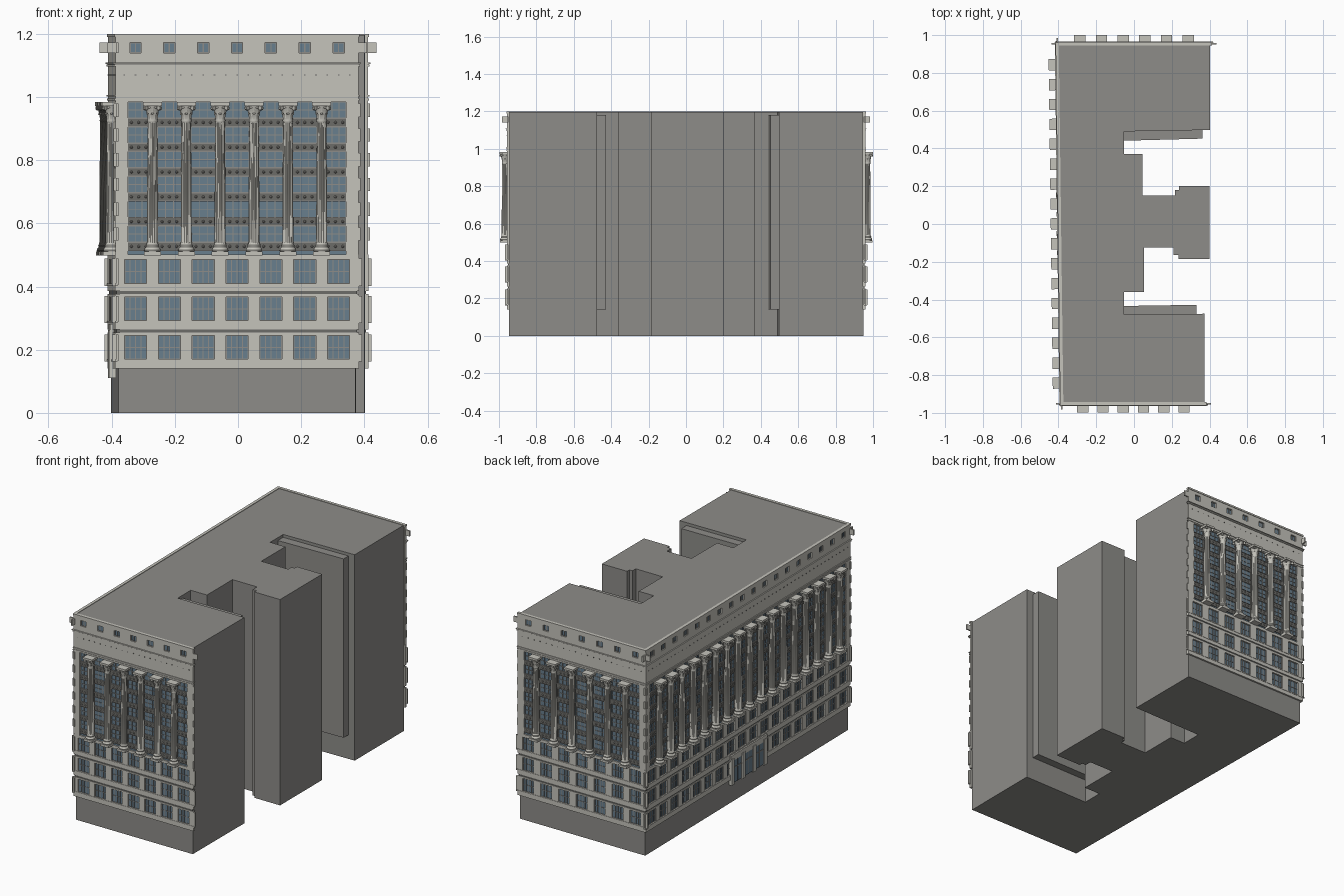
import bpy, bmesh, math
from mathutils import Matrix, Vector

if "Cube" in bpy.data.objects:
    bpy.data.objects.remove(bpy.data.objects["Cube"])


def material(name, rgb):
    m = bpy.data.materials.new(name)
    m.diffuse_color = (*rgb, 1)
    m.use_nodes = True
    m.node_tree.nodes["Principled BSDF"].inputs["Base Color"].default_value = m.diffuse_color
    return m


STONE = material("pale_stone", (0.56, 0.55, 0.5))
SHADE = material("grey_masonry", (0.27, 0.265, 0.25))
DARK = material("dark_metal", (0.15, 0.15, 0.14))
GLASS = material("blue_glass", (0.14, 0.21, 0.27))


def finish(bm, name, mat, matrix=Matrix(), smooth=False):
    bmesh.ops.recalc_face_normals(bm, faces=bm.faces)
    me = bpy.data.meshes.new(name)
    bm.to_mesh(me)
    bm.free()
    me.materials.append(mat)
    ob = bpy.data.objects.new(name, me)
    bpy.context.collection.objects.link(ob)
    ob.matrix_world = matrix
    if smooth:
        bpy.context.view_layer.objects.active = ob
        ob.select_set(True)
        bpy.ops.object.shade_smooth_by_angle(angle=math.radians(35))
        ob.select_set(False)
    return ob


def box(bm, x0, x1, y0, y1, z0, z1):
    m = Matrix.Translation(((x0 + x1) / 2, (y0 + y1) / 2, (z0 + z1) / 2))
    m = m @ Matrix.Diagonal((abs(x1 - x0), abs(y1 - y0), abs(z1 - z0), 1))
    bmesh.ops.create_cube(bm, size=1, matrix=m)


def prism(name, pts, z0, z1, mat):
    bm = bmesh.new()
    f = bm.faces.new([bm.verts.new((x, y, z0)) for x, y in pts])
    up = bmesh.ops.extrude_face_region(bm, geom=[f])["geom"]
    bmesh.ops.translate(bm, vec=(0, 0, z1 - z0), verts=[v for v in up if isinstance(v, bmesh.types.BMVert)])
    return finish(bm, name, mat)


# Main block: E-shaped plan with two light courts
A, B, C, D = (-0.378, -0.947), (0.372, -0.947), (0.402, 0.949), (-0.402, 0.949)
plan = [A, B, (0.374, -0.475), (-0.052, -0.48), (-0.052, -0.36), (0.052, -0.36), (0.052, -0.125),
        (0.21, -0.125), (0.21, -0.165), (0.235, -0.165), (0.235, -0.185), (0.4, -0.185), (0.4, 0.202),
        (0.238, 0.202), (0.238, 0.18), (0.218, 0.18), (0.218, 0.15), (0.045, 0.15), (0.045, 0.37),
        (-0.052, 0.37), (-0.052, 0.49), (0.402, 0.498), C, D]
prism("main_block", plan, 0, 1.197, SHADE)
# Slightly lower strips overhanging the courts
prism("court_strip_front", [(-0.052, -0.485), (0.33, -0.485), (0.33, -0.428), (-0.052, -0.434)], 0.14, 1.18, SHADE)
prism("court_strip_back", [(-0.052, 0.441), (0.363, 0.452), (0.363, 0.505), (-0.052, 0.495)], 0.14, 1.18, SHADE)


# Fluted giant-order column, shared mesh
def column_mesh():
    bm = bmesh.new()
    n = 48
    profile = [(0.024, 0.510, 0), (0.026, 0.515, 0), (0.024, 0.521, 0), (0.020, 0.525, 0), (0.021, 0.531, 0),
               (0.0185, 0.534, 0), (0.0175, 0.54, 1), (0.0172, 0.70, 1), (0.0148, 0.918, 1), (0.0155, 0.922, 0),
               (0.0165, 0.926, 0), (0.0155, 0.93, 0), (0.017, 0.95, 0), (0.025, 0.972, 0)]
    rings = []
    for r, z, fluted in profile:
        ring = []
        for i in range(n):
            a = 2 * math.pi * i / n
            k = r * (0.88 if fluted and i % 3 == 0 else 1)
            ring.append(bm.verts.new((k * math.cos(a), k * math.sin(a), z)))
        rings.append(ring)
    for lo, hi in zip(rings, rings[1:]):
        for i in range(n):
            bm.faces.new((lo[i], lo[(i + 1) % n], hi[(i + 1) % n], hi[i]))
    box(bm, -0.027, 0.027, -0.027, 0.027, 0.498, 0.511)
    box(bm, -0.030, 0.030, -0.030, 0.030, 0.972, 0.984)
    # two tiers of curling leaves
    for tier in range(2):
        for k in range(8):
            rot = Matrix.Rotation(math.tau * (k + tier / 2) / 8, 3, 'Z')
            rows = []
            for r, z, w in [(0.016, 0, 0.005), (0.0185, 0.014, 0.006), (0.023, 0.02, 0.0045), (0.025, 0.016, 0.002)]:
                rows.append([bm.verts.new(rot @ Vector((r + 0.002 * tier, s * w, 0.929 + 0.019 * tier + z)))
                             for s in (-1, 1)])
            for p, q in zip(rows, rows[1:]):
                bm.faces.new((p[0], p[1], q[1], q[0]))
    # corner volutes
    for k in range(4):
        m = Matrix.Rotation(math.pi / 4 + k * math.pi / 2, 4, 'Z') @ Matrix.Translation((0.031, 0, 0.965))
        m = m @ Matrix.Rotation(math.pi / 2, 4, 'X')
        bmesh.ops.create_cone(bm, cap_ends=True, segments=10, radius1=0.007, radius2=0.007, depth=0.009, matrix=m)
    ob = finish(bm, "column", STONE, smooth=True)
    me = ob.data
    bpy.data.objects.remove(ob)
    return me


COLUMN = column_mesh()


# One decorated street front; local -y faces outward
def facade(name, p0, p1, n, entrance=False):
    p0, p1 = Vector(p0), Vector(p1)
    d = p1 - p0
    L, mid = d.length, (p0 + p1) / 2
    M = Matrix.Translation((*mid, 0)) @ Matrix.Rotation(math.atan2(d.y, d.x), 4, 'Z')
    pitch, h = L / n, L / 2
    bays = [-h + pitch * (i + 0.5) for i in range(n)]
    piers = [-h + pitch * i for i in range(1, n)]
    wall, glass, bars, dark = (bmesh.new() for _ in range(4))

    def row(z0, z1, o0, o1, hw, front, over):
        # wall strip pierced by one opening per bay
        box(wall, -h - over, h + over, front, 0.004, z0, o0)
        box(wall, -h - over, h + over, front, 0.004, o1, z1)
        edges = [-h - over] + [e for b in bays for e in (b - hw, b + hw)] + [h + over]
        for a, b in zip(edges[::2], edges[1::2]):
            box(wall, a, b, front, 0.004, o0, o1)

    def window(b, hw, z0, z1, cols, rows, t=0.0015):
        for i in range(cols + 1):
            x = b - hw + 2 * hw * i / cols
            box(bars, x - t, x + t, -0.005, 0, z0, z1)
        for i in range(rows + 1):
            z = z0 + (z1 - z0) * i / rows
            box(bars, b - hw, b + hw, -0.0045, 0, z - t, z + t)

    # three lower storeys with shadow joints
    for z0, o0, o1, z1 in [(0.14, 0.17, 0.245, 0.254), (0.264, 0.292, 0.367, 0.376), (0.386, 0.41, 0.485, 0.502)]:
        row(z0, z1, o0, o1, 0.035, -0.010, 0.011)
        box(wall, -h - 0.02, h + 0.02, -0.012, -0.004, o0 - 0.008, o0 - 0.001)
        for s in (-1, 1):
            box(wall, s * (h - 0.01), s * (h + 0.021), -0.009, -0.001, o0 - 0.005, o1 + 0.003)
        for b in bays:
            box(glass, b - 0.036, b + 0.036, -0.002, 0, o0, o1)
            window(b, 0.034, o0, o1, 4, 2)
    box(dark, -h - 0.004, h + 0.004, -0.006, 0, 0.25, 0.39)
    # clear the joint backing where it would hide glazing
    bmesh.ops.delete(dark, geom=dark.verts[:], context='VERTS')
    for z in (0.254, 0.376):
        box(dark, -h - 0.004, h + 0.004, -0.006, 0, z, z + 0.010)

    # colonnade wall: glazing, piers and rosette spandrels
    box(glass, -h + 0.02, h - 0.02, -0.002, 0, 0.5, 0.985)
    for s in (-1, 1):
        box(wall, s * (h - 0.03), s * (h + 0.009), -0.010, 0.004, 0.5, 0.99)
    for x in piers:
        box(dark, x - 0.014, x + 0.014, -0.007, 0, 0.5, 0.985)
    for k in range(6):
        z = 0.527 + 0.0785 * k
        box(dark, -h + 0.03, h - 0.03, -0.006, 0, z - 0.013, z + 0.013)
        box(bars, -h + 0.03, h - 0.03, -0.008, 0, z + 0.011, z + 0.014)
        box(bars, -h + 0.03, h - 0.03, -0.008, 0, z - 0.014, z - 0.011)
        for s in (-1, 1):
            box(wall, s * h, s * (h + 0.016), -0.009, -0.001, z + 0.018, z + 0.06)
        for i, b in enumerate(bays):
            sh = 0.01 if i == 0 else -0.01 if i == n - 1 else 0
            hw = 0.033 if sh else 0.038
            window(b + sh, hw, z + 0.014, min(z + 0.0645, 0.985), 3, 2, 0.0013)
            for j in (-1, 0, 1):
                m = Matrix.Translation((b + sh + j * 0.023, -0.0065, z)) @ Matrix.Rotation(math.pi / 2, 4, 'X')
                bmesh.ops.create_cone(bars, cap_ends=True, segments=8, radius1=0.006, radius2=0.002,
                                      depth=0.004, matrix=m)

    # entablature with mouldings and small frieze bosses
    box(wall, -h - 0.009, h + 0.009, -0.010, 0.004, 0.984, 1.105)
    for z, t, o in [(0.992, 0.003, 0.013), (1.004, 0.002, 0.014), (1.100, 0.003, 0.014), (1.107, 0.002, 0.017)]:
        box(wall, -h - o, h + o, -o, 0, z - t, z + t)
    for i in range(3 * n):
        x = -h + pitch * (i + 0.5) / 3
        box(dark, x - 0.0025, x + 0.0025, -0.012, -0.008, 1.068, 1.072)
    box(dark, -h - 0.011, h + 0.011, -0.011, -0.002, 1.1025, 1.1045)

    # attic with small windows and coping
    row(1.105, 1.195, 1.14, 1.172, 0.018, -0.010, 0.009)
    box(wall, -h - 0.012, h + 0.012, -0.013, 0.004, 1.190, 1.2)
    for s in (-1, 1):
        box(wall, s * h, s * (h + 0.036), -0.009, -0.001, 1.14, 1.172)
    for b in bays:
        box(glass, b - 0.018, b + 0.018, -0.002, 0, 1.14, 1.172)
        window(b, 0.017, 1.14, 1.172, 2, 1, 0.002)

    # central triple doorway
    if entrance:
        box(wall, -0.17, 0.17, -0.018, 0, 0.262, 0.282)
        box(wall, -0.165, 0.165, -0.014, 0, 0.245, 0.262)
        box(glass, -0.16, 0.16, -0.0125, 0, 0.115, 0.247)
        for i in range(4):
            x = -0.153 + 0.102 * i
            box(wall, x - 0.013, x + 0.013, -0.020, 0, 0.11, 0.262)
        for x in (-0.102, 0, 0.102):
            window(x, 0.037, 0.116, 0.245, 2, 1)
            box(bars, x - 0.038, x + 0.038, -0.015, 0, 0.2, 0.206)
            box(bars, x - 0.002, x + 0.002, -0.015, 0, 0.115, 0.245)

    finish(wall, name + "_stone_wall", STONE, M)
    finish(glass, name + "_glazing", GLASS, M)
    finish(bars, name + "_window_bars", SHADE, M)
    finish(dark, name + "_spandrels", DARK, M)
    # colonnade
    for i, x in enumerate(piers):
        ob = bpy.data.objects.new(f"{name}_column_{i + 1}", COLUMN)
        bpy.context.collection.objects.link(ob)
        ob.matrix_world = M @ Matrix.Translation((x, -0.021, 0))


facade("front", A, B, 7)
facade("back", C, D, 7)
facade("side", D, A, 18, entrance=True)
